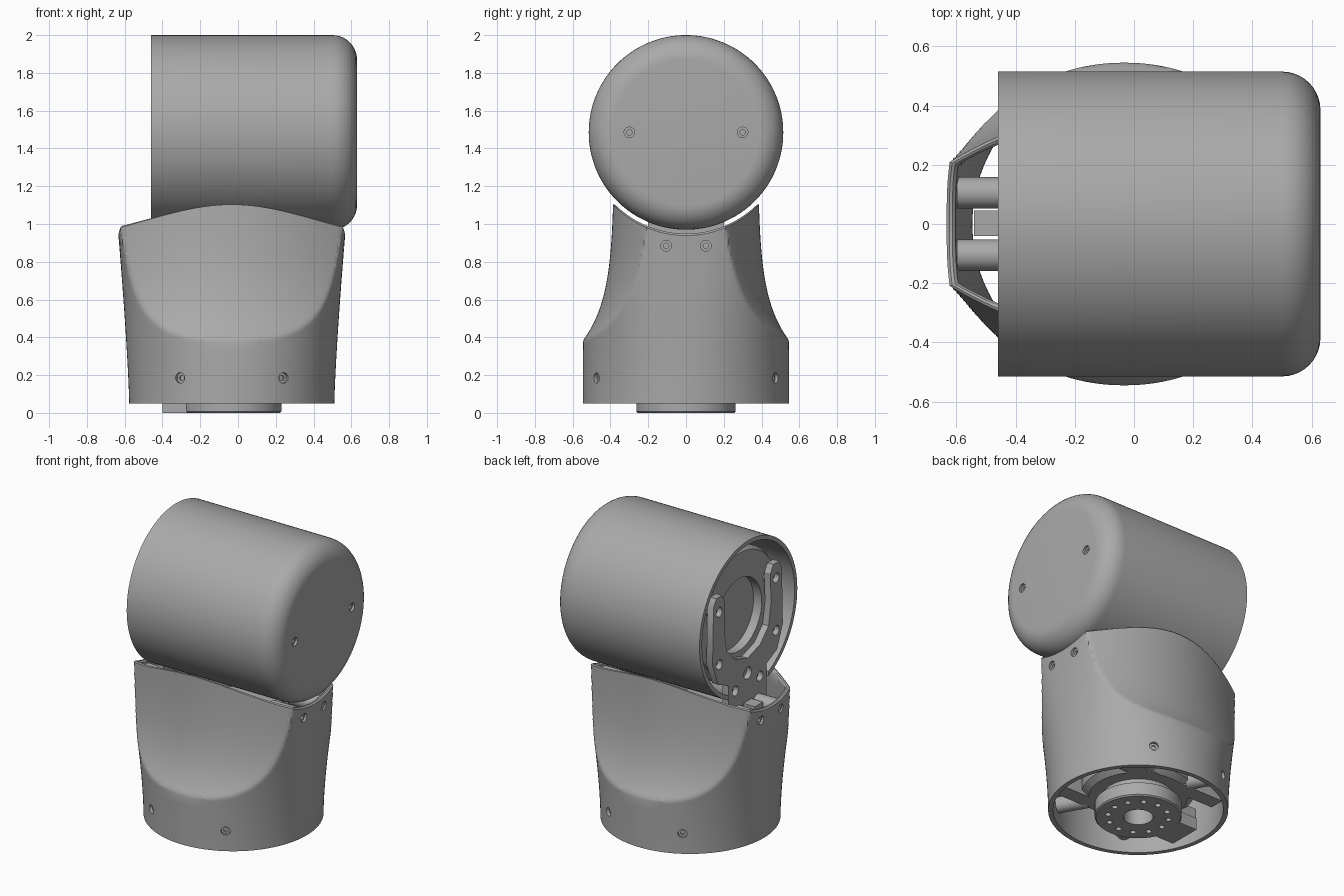
import bpy, bmesh
from math import sin, cos, pi, sqrt, exp, radians
from mathutils import Vector, Matrix

if "Cube" in bpy.data.objects:
    bpy.data.objects.remove(bpy.data.objects["Cube"])

grey = bpy.data.materials.new("mid_grey")
grey.use_nodes = True
grey.diffuse_color = (0.4, 0.4, 0.4, 1)
grey.node_tree.nodes["Principled BSDF"].inputs["Base Color"].default_value = (0.4, 0.4, 0.4, 1)

CX = -0.033      # housing axis
AXIS_Z = 1.485   # drum axis height
X = Vector((1, 0, 0))
Z = Vector((0, 0, 1))


def skin(bm, rings):
    """Join successive closed rings of points with quads."""
    rows = [[bm.verts.new(p) for p in ring] for ring in rings]
    n = len(rows[0])
    for a, b in zip(rows, rows[1:]):
        for i in range(n):
            j = (i + 1) % n
            bm.faces.new((a[i], a[j], b[j], b[i]))


def lathe(bm, profile, loc=(0, 0, 0), axis=Z, seg=48):
    """Revolve (distance, radius) points around an axis through loc."""
    rot = Vector(axis).to_track_quat('Z', 'Y').to_matrix()
    skin(bm, [[Vector(loc) + rot @ Vector((r * cos(2 * pi * i / seg), r * sin(2 * pi * i / seg), d))
               for i in range(seg)] for d, r in profile])


def rod(bm, radius, start, end, loc, axis, seg=24):
    lathe(bm, [(start, 0), (start, radius), (end, radius), (end, 0)], loc, axis, seg)


def box(bm, lo, hi):
    lo, hi = Vector(lo), Vector(hi)
    size = hi - lo
    m = Matrix.Translation((lo + hi) / 2) @ Matrix.Diagonal((*size, 1))
    bmesh.ops.create_cube(bm, size=1, matrix=m)


def screw_hole(bm, loc, axis):
    """Stepped cutter: wide seat, then a narrow bore going inwards."""
    lathe(bm, [(0.04, 0), (0.04, 0.028), (-0.016, 0.028), (-0.016, 0.014), (-0.06, 0.014), (-0.06, 0)],
          loc, axis, 20)


def finish(name, bm):
    bmesh.ops.remove_doubles(bm, verts=bm.verts, dist=1e-5)
    bmesh.ops.recalc_face_normals(bm, faces=bm.faces)
    mesh = bpy.data.meshes.new(name)
    bm.to_mesh(mesh)
    bm.free()
    mesh.materials.append(grey)
    obj = bpy.data.objects.new(name, mesh)
    bpy.context.collection.objects.link(obj)
    return obj


def cut(obj, bm):
    cutter = finish("cutter", bm)
    cutter.hide_render = True
    mod = obj.modifiers.new("cut", 'BOOLEAN')
    mod.operation, mod.solver, mod.object = 'DIFFERENCE', 'EXACT', cutter
    bpy.context.view_layer.objects.active = obj
    bpy.ops.object.modifier_apply(modifier=mod.name)
    bpy.data.objects.remove(cutter)


# Lower housing: flaring tube, scooped front and back, saddle-shaped top
def radius(t, z):
    h = max(0, (z - 0.05) / 0.9)
    c, s = abs(cos(t)), abs(sin(t))
    a, p = 0.543 + 0.058 * h ** 1.3, 2 + 0.8 * h * h
    r = ((c / a) ** p + (s / 0.545) ** p) ** (-1 / p)
    if z > 0.385:
        w, k = 0.38 + 0.165 * exp((0.385 - z) / 0.22), 0.52
        r = min(r, 2 * w / (s + sqrt(s * s + 4 * k * w * c * c)))
    return r


def saddle(t, inset):
    z = 1.0
    for _ in range(12):
        y = (radius(t, z) - inset) * sin(t)
        z = AXIS_Z - sqrt(0.536 ** 2 - y * y)
    return z


SEG = 240
angles = [2 * pi * i / SEG for i in range(SEG)]


def ring(inset, level, drop=0.0):
    """Level 0..1 runs up to the scoop, 1..2 from there to the saddle."""
    pts = []
    for t in angles:
        top = saddle(t, inset) - drop
        z = 0.05 + 0.325 * level if level <= 1 else 0.375 + (top - 0.375) * (level - 1)
        r = radius(t, z) - inset
        pts.append((CX + r * cos(t), r * sin(t), z))
    return pts


bm = bmesh.new()
rings = [ring(0, i / 6, 0.01) for i in range(6)]
rings += [ring(0, 1 + i / 44, 0.01) for i in range(45)]
rings += [ring(0.01, 2), ring(0.02, 2)]
rings += [ring(0.03, 2 - i / 10, 0.01) for i in range(21)]
rings.append(rings[0])
skin(bm, rings)
housing = finish("lower_housing", bm)

base_dirs = [Vector((cos(radians(a)), sin(radians(a)), 0)) for a in (60, 120, 240, 300)]
bm = bmesh.new()
for d in base_dirs:
    screw_hole(bm, Vector((CX, 0, 0.185)) + d * 0.545, d)
for side in (-1, 1):
    for y in (-0.105, 0.105):
        screw_hole(bm, (CX + side * 0.594, y, 0.885), X * side)
cut(housing, bm)

# Screw bosses inside the housing
bm = bmesh.new()
for d in base_dirs:
    rod(bm, 0.05, 0.32, 0.52, (CX, 0, 0.185), d)
for side in (-1, 1):
    for y in (-0.105, 0.105):
        rod(bm, 0.053, 0.36, 0.565, (CX, y, 0.885), X * side)
finish("screw_bosses", bm)

# Upper drum: rounded closed end, open at the other end
fillet = [(0.5 + 0.13 * sin(a), 0.385 + 0.13 * cos(a)) for a in [i * pi / 20 for i in range(10, -1, -1)]]
bm = bmesh.new()
lathe(bm, [(0.63, 0)] + fillet + [(-0.46, 0.515), (-0.46, 0.487), (0.49, 0.487),
      (0.57, 0.45), (0.6, 0.38), (0.6, 0)], (0, 0, AXIS_Z), X, 128)
drum = finish("upper_drum", bm)
bm = bmesh.new()
for y in (-0.3, 0.3):
    screw_hole(bm, (0.63, y, AXIS_Z), X)
box(bm, (-0.5, -0.21, 0.9), (-0.4, 0.21, 1.11))
cut(drum, bm)

# Motor inside the drum, with a recessed round face
bm = bmesh.new()
lathe(bm, [(-0.33, 0), (-0.33, 0.24), (-0.39, 0.24), (-0.39, 0.41), (-0.36, 0.43),
           (0.4, 0.43), (0.4, 0)], (0, 0, AXIS_Z), X, 64)
finish("drum_motor", bm)

# Forked bracket joining the drum motor to the housing
half = [(0, -0.27), (0.13, -0.23), (0.22, -0.14), (0.245, 0), (0.24, 0.2), (0.27, 0.25), (0.33, 0.25),
        (0.36, 0.2), (0.37, -0.18), (0.31, -0.33), (0.2, -0.38), (0.2, -0.66), (0, -0.66)]
outline = half + [(-y, z) for y, z in half[-2:0:-1]]
bm = bmesh.new()
face = bm.faces.new([bm.verts.new((-0.455, y, AXIS_Z + z)) for y, z in outline])
moved = bmesh.ops.extrude_face_region(bm, geom=[face])["geom"]
bmesh.ops.translate(bm, verts=[v for v in moved if isinstance(v, bmesh.types.BMVert)], vec=(0.045, 0, 0))
bracket = finish("fork_bracket", bm)
bm = bmesh.new()
for y, z in ((0.3, 0.15), (0.3, -0.2), (0.13, -0.44)):
    for side in (-1, 1):
        rod(bm, 0.032, -0.5, -0.42, (0, y * side, AXIS_Z + z), X, 16)
rod(bm, 0.04, -0.5, -0.42, (0, 0, AXIS_Z - 0.37), X, 16)
cut(bracket, bm)

# Standoffs between fork arms and motor, cable block below
bm = bmesh.new()
for y in (-0.3, 0.3):
    for z in (-0.2, 0.15):
        rod(bm, 0.045, -0.415, -0.38, (0, y, AXIS_Z + z), X)
finish("fork_standoffs", bm)
bm = bmesh.new()
box(bm, (-0.54, -0.04, 0.8), (-0.45, 0.045, 0.93))
finish("cable_block", bm)

# Base motor and its side supports
bm = bmesh.new()
lathe(bm, [(0.14, 0), (0.14, 0.3), (0.17, 0.34), (0.72, 0.34), (0.75, 0.31), (0.75, 0)], (CX, 0, 0), Z, 64)
finish("base_motor", bm)
bm = bmesh.new()
for side in (-1, 1):
    box(bm, (CX - 0.42, side * 0.24 - 0.05, 0.14), (CX + 0.42, side * 0.24 + 0.05, 0.24))
finish("motor_supports", bm)

# Output flange with a bore and a circle of bolt holes
bm = bmesh.new()
lathe(bm, [(0, 0.09), (0, 0.255), (0.008, 0.263), (0.09, 0.263), (0.09, 0.22), (0.15, 0.22),
           (0.15, 0.09), (0, 0.09)], (CX, 0, 0), Z, 64)
flange = finish("output_flange", bm)
bm = bmesh.new()
for i in range(12):
    a = i * pi / 6
    rod(bm, 0.018, -0.05, 0.06, (CX + 0.185 * cos(a), 0.185 * sin(a), 0), Z, 12)
cut(flange, bm)

# Connector tab beside the flange
bm = bmesh.new()
box(bm, (-0.4, -0.11, 0), (-0.27, 0.11, 0.08))
box(bm, (-0.44, -0.06, 0.075), (-0.3, 0.06, 0.18))
finish("connector_tab", bm)

# Smooth shading with sharp edges kept
for obj in bpy.context.scene.objects:
    is_part = obj.type == 'MESH'
    obj.select_set(is_part)
    if is_part:
        bpy.context.view_layer.objects.active = obj
bpy.ops.object.shade_smooth_by_angle(angle=radians(32))
